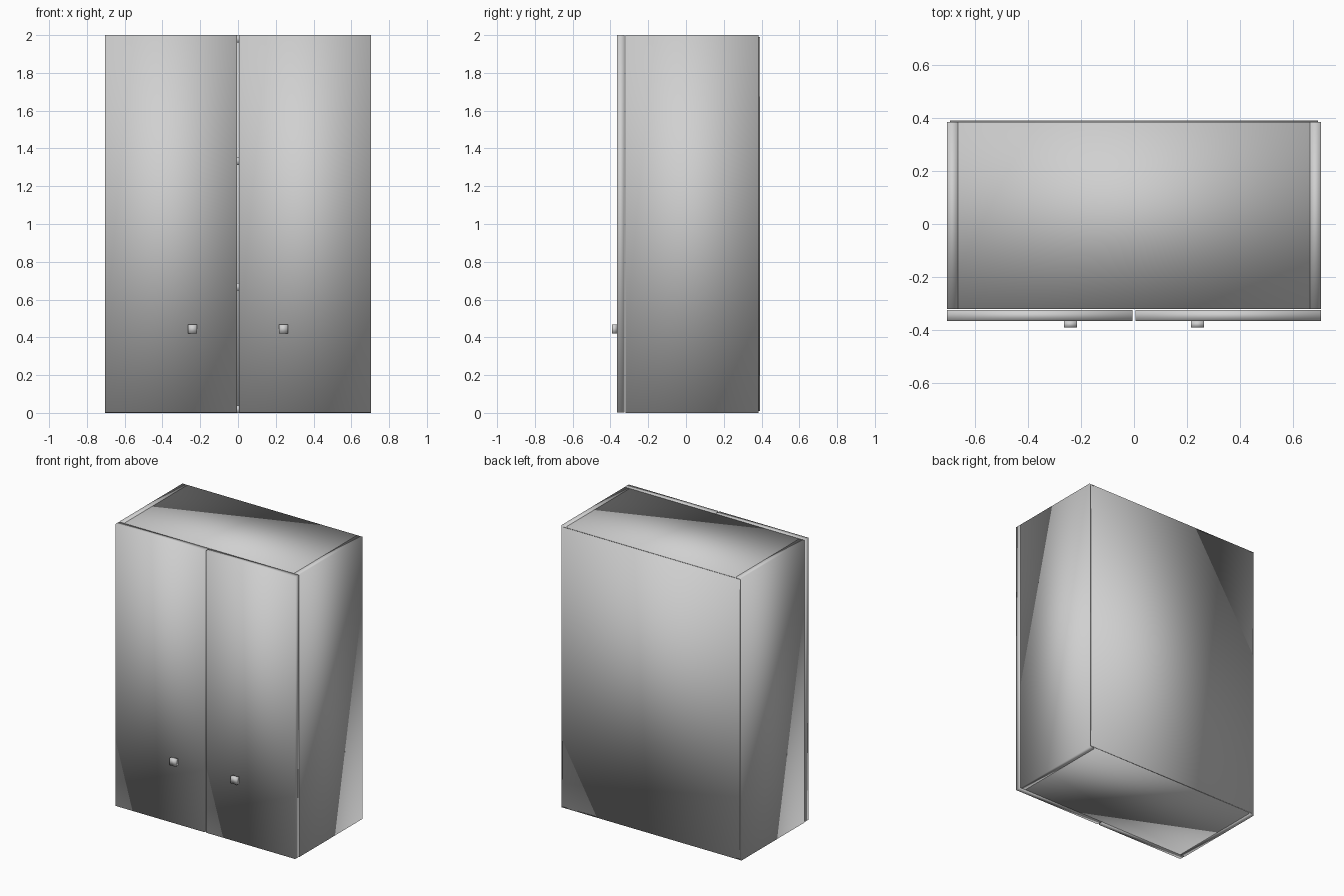
import bpy
from mathutils import Vector

cube = bpy.data.objects.get("Cube")
if cube:
    bpy.data.objects.remove(cube, do_unlink=True)

GREY = (0.63, 0.63, 0.63, 1)
mat = bpy.data.materials.new("light grey")
mat.use_nodes = True
mat.diffuse_color = GREY
mat.node_tree.nodes["Principled BSDF"].inputs["Base Color"].default_value = GREY


def board(name, low, high):
    """Smooth-shaded box between two opposite corners."""
    low, high = Vector(low), Vector(high)
    bpy.ops.mesh.primitive_cube_add(size=1, location=(low + high) / 2)
    obj = bpy.context.object
    obj.name = name
    obj.scale = high - low
    bpy.ops.object.transform_apply(location=False, rotation=False, scale=True)
    bpy.ops.object.shade_smooth()
    obj.data.materials.append(mat)
    return obj


def pair(name, low, high):
    """Box on the +x side and its mirror image on the -x side."""
    board("left_" + name, low, high)
    board("right_" + name, (-high[0], low[1], low[2]), (-low[0], high[1], high[2]))


HALF, INNER, HEIGHT, THICK = 0.705, 0.665, 2.0, 0.04
FRONT, BACK = -0.32, 0.385

# Carcass
pair("side_panel", (INNER, FRONT, 0), (HALF, BACK, HEIGHT))
board("top_panel", (-INNER, FRONT, HEIGHT - THICK), (INNER, BACK, HEIGHT))
board("bottom_panel", (-INNER, FRONT, 0), (INNER, BACK, THICK))
board("back_panel", (-0.695, BACK, 0.01), (0.695, 0.391, HEIGHT - 0.01))

# Inner shelves
for i in (1, 2):
    z = HEIGHT * i / 3
    board(f"shelf_{i}", (-INNER, FRONT + 0.02, z - THICK / 2), (INNER, BACK, z + THICK / 2))

# Doors and knobs
pair("door", (0.005, -0.366, 0.003), (HALF, -0.325, HEIGHT))
pair("knob", (0.216, -0.391, 0.42), (0.264, -0.366, 0.468))
